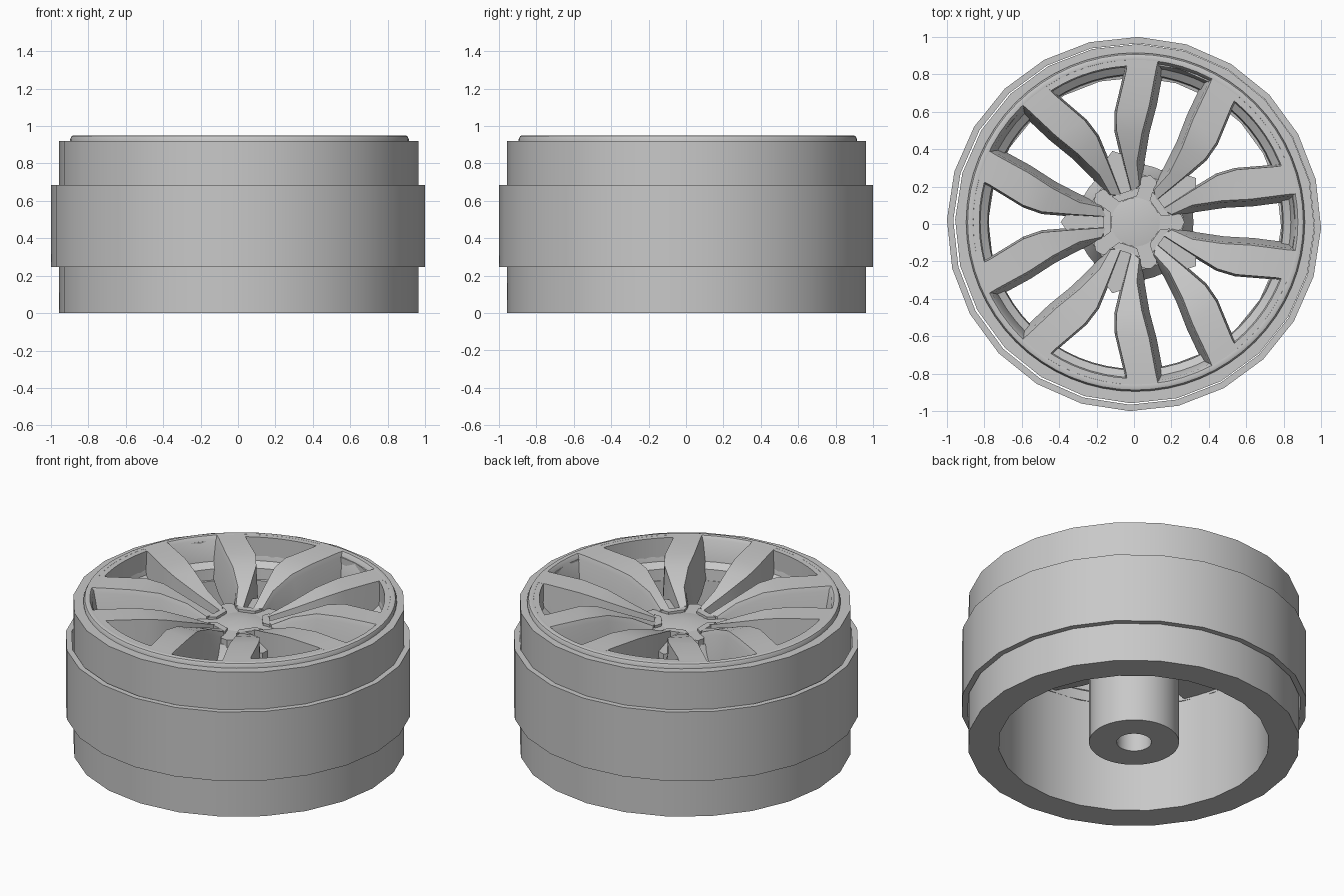
import bpy, bmesh
from math import sin, cos, radians

cube = bpy.data.objects.get("Cube")
if cube:
    bpy.data.objects.remove(cube)

grey = bpy.data.materials.new("plain_grey")
grey.use_nodes = True
colour = (0.58, 0.58, 0.58, 1)
grey.diffuse_color = colour
grey.node_tree.nodes["Principled BSDF"].inputs["Base Color"].default_value = colour

WHEEL = (0.008, 0.01, 0)
PAIRS = [36 + 72 * k for k in range(5)]      # centre line of each spoke pair
VALLEYS = [72 * k for k in range(5)]         # wide openings between pairs


def finish(name, bm, loc=(0, 0, 0), angle=32):
    bmesh.ops.remove_doubles(bm, verts=bm.verts, dist=1e-5)
    bmesh.ops.recalc_face_normals(bm, faces=bm.faces)
    mesh = bpy.data.meshes.new(name)
    bm.to_mesh(mesh)
    bm.free()
    mesh.materials.append(grey)
    mesh.shade_smooth()
    mesh.set_sharp_from_angle(angle=radians(angle))
    ob = bpy.data.objects.new(name, mesh)
    ob.location = loc
    bpy.context.collection.objects.link(ob)
    return ob


def lathe(name, profile, sides, loc=(0, 0, 0), turn=0, closed=True):
    """Spin a radius/height profile round the vertical axis."""
    bm = bmesh.new()
    rings = []
    for i in range(sides):
        a = radians(turn + 360 * i / sides)
        rings.append([bm.verts.new((r * cos(a), r * sin(a), z)) for r, z in profile])
    n = len(profile)
    for i in range(sides):
        a, b = rings[i], rings[(i + 1) % sides]
        for j in range(n if closed else n - 1):
            k = (j + 1) % n
            bm.faces.new((a[j], b[j], b[k], a[k]))
    return finish(name, bm, loc)


def skin(bm, sections):
    """Join a row of matching cross-sections and cap both ends."""
    rows = [[bm.verts.new(p) for p in s] for s in sections]
    n = len(rows[0])
    for a, b in zip(rows, rows[1:]):
        for j in range(n):
            k = (j + 1) % n
            bm.faces.new((a[j], a[k], b[k], b[j]))
    bm.faces.new(rows[0])
    bm.faces.new(rows[-1][::-1])


def place(u, v, z, deg):
    a = radians(deg)
    return (u * cos(a) - v * sin(a), u * sin(a) + v * cos(a), z)


def prisms(name, outline, low, high, angles):
    """Repeat an upright prism round the wheel."""
    bm = bmesh.new()
    for deg in angles:
        skin(bm, [[place(u, v, z, deg) for u, v in outline] for z in (low, high)])
    return finish(name, bm, WHEEL)


# Barrel and the separate raised band round it
lathe("barrel", [(0.782, 0), (0.96, 0), (0.96, 0.92), (0.86, 0.92), (0.86, 0.72),
                 (0.782, 0.70)], 24, (0.004, 0.002, 0), -1.3)
lathe("outer_band", [(0.966, 0.245), (1, 0.245), (1, 0.685), (0.966, 0.685)], 24, turn=-1.3)

# Front rim lip with a sloping inner wall
lathe("rim_lip", [(0.90, 0.70), (0.905, 0.93), (0.897, 0.946), (0.885, 0.95), (0.868, 0.948),
                  (0.855, 0.93), (0.83, 0.80), (0.79, 0.77), (0.784, 0.70)], 64, WHEEL)

# Thicker rim wall outside each paired opening
arc = [(0.835 * cos(radians(a)), 0.835 * sin(radians(a))) for a in range(-18, 19, 4)]
outer = [(u * 1.05, v * 1.05) for u, v in reversed(arc)]
prisms("rim_thickening", arc + outer, 0.74, 0.9475, PAIRS)

# Bent spokes: inner edge, outer edge, top and bottom heights from rim to hub
STATIONS = [
    ((0.85, 0.235), (0.79, 0.385), 0.948, 0.74),
    ((0.78, 0.20), (0.74, 0.355), 0.948, 0.72),
    ((0.60, 0.09), (0.57, 0.262), 0.945, 0.68),
    ((0.50, 0.055), (0.44, 0.178), 0.925, 0.66),
    ((0.34, 0.042), (0.30, 0.105), 0.87, 0.62),
    ((0.16, 0.03), (0.18, 0.08), 0.81, 0.60),
]
bm = bmesh.new()
for deg in PAIRS:
    for side in (1, -1):
        sections = []
        for (ui, vi), (uo, vo), top, low in STATIONS:
            ring = [(ui, vi, top), (uo, vo, top), (uo, vo + 0.012, top - 0.03),
                    (uo - 0.01, vo + 0.04, low), (ui, vi - 0.012, low)]
            sections.append([place(u, side * v, z, deg) for u, v, z in ring])
        skin(bm, sections)
finish("spokes", bm, WHEEL, 30)

# Slot floors and rounded ends joining each pair of spokes
prisms("slot_floors", [(0.1, -0.05), (0.36, -0.055), (0.40, 0), (0.36, 0.055), (0.1, 0.05)],
       0.62, 0.77, PAIRS)
prisms("spoke_ends", [(0.13, -0.05), (0.17, -0.08), (0.17, 0.08), (0.13, 0.05)],
       0.62, 0.81, PAIRS)

# Hub tube with an axle hole, flaring under the spokes
lathe("hub", [(0, 0.5), (0.1, 0.5), (0.1, 0), (0.26, 0), (0.26, 0.62), (0.31, 0.65),
              (0.28, 0.70), (0.255, 0.76), (0, 0.77)], 40, WHEEL, closed=False)

# Star-shaped centre cap
prisms("cap_arms", [(0, -0.05), (0.2, -0.052), (0.245, -0.04), (0.262, 0), (0.245, 0.04),
                    (0.2, 0.052), (0, 0.05)], 0.74, 0.795, VALLEYS)
lathe("cap_centre", [(0.13, 0.75), (0.13, 0.795), (0, 0.815)], 30, WHEEL, closed=False)
